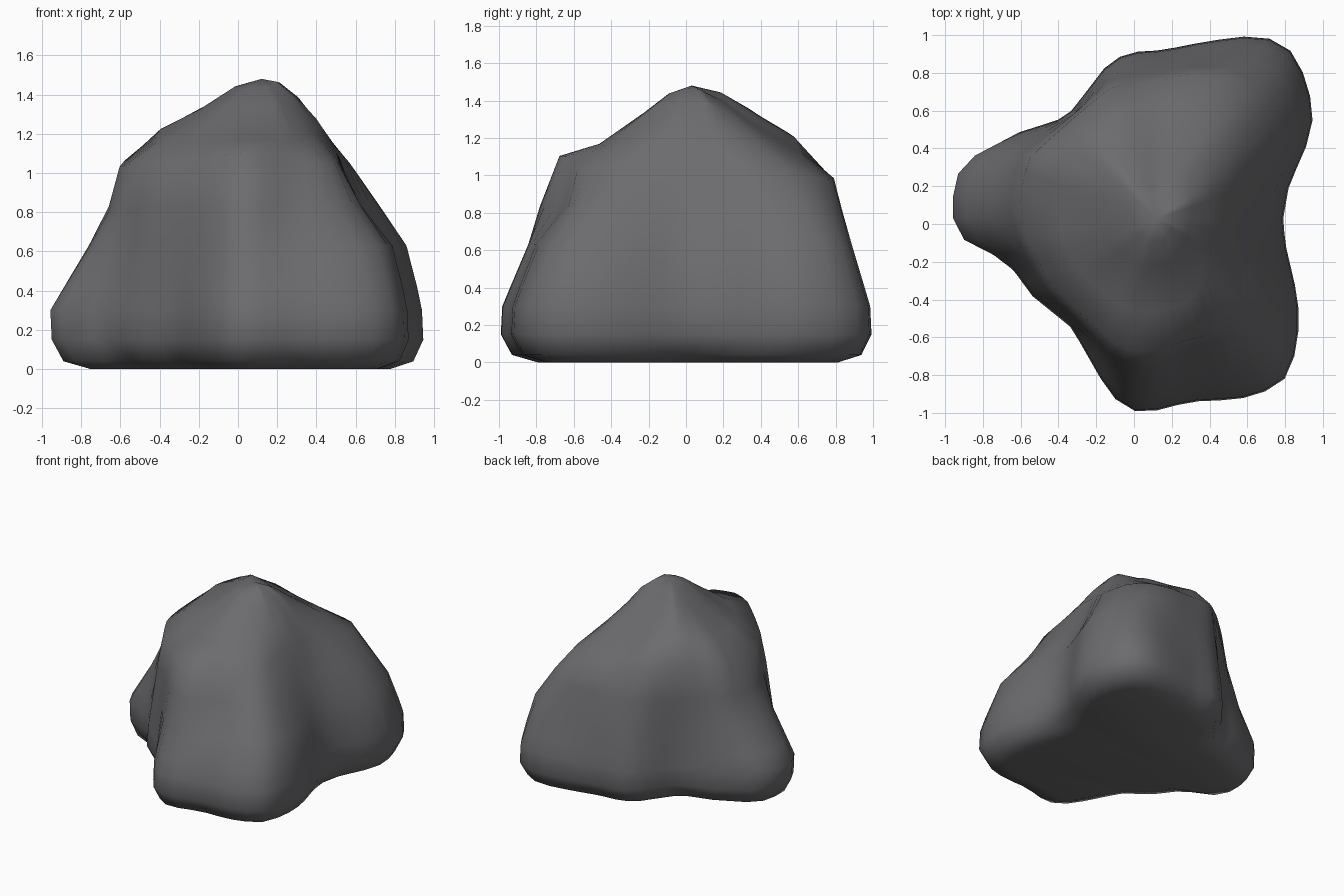
import bpy, bmesh, math
from mathutils import Vector

if "Cube" in bpy.data.objects:
    bpy.data.objects.remove(bpy.data.objects["Cube"])

C = Vector((0.12, 0.03))   # axis under the peak
N = 56                     # columns around the boulder


def flat(points, z):
    return [(x, y, z) for x, y in points]


def sample(outline):
    """Cut a closed outline with N rays from the axis, interpolating height."""
    ring = []
    for i in range(N):
        a = 2 * math.pi * i / N
        d = Vector((math.cos(a), math.sin(a)))
        best = None
        for p, q in zip(outline, outline[1:] + outline[:1]):
            p2, q2 = Vector(p[:2]) - C, Vector(q[:2]) - C
            e = q2 - p2
            den = d.x * e.y - d.y * e.x
            if abs(den) < 1e-9:
                continue
            r = (p2.x * e.y - p2.y * e.x) / den
            t = (p2.x * d.y - p2.y * d.x) / den
            if r > 0 and -1e-6 <= t <= 1 + 1e-6 and (best is None or r > best[0]):
                best = (r, p[2] + t * (q[2] - p[2]))
        r, z = best
        ring.append(Vector((C.x + d.x * r, C.y + d.y * r, z)))
    return ring


def inset(ring, amount, z):
    out = []
    for v in ring:
        d = Vector((v.x, v.y)) - C
        d *= 1 - amount / d.length
        out.append(Vector((C.x + d.x, C.y + d.y, z)))
    return out


# Footprint outline
foot = [(-.95, 0), (-.92, -.07), (-.67, -.2), (-.54, -.38), (-.33, -.55), (-.13, -.9),
        (-.03, -.985), (.07, -1), (.3, -.94), (.55, -.93), (.78, -.86), (.87, -.65),
        (.87, -.4), (.8, -.1), (.79, .03), (.82, .2), (.95, .5), (.93, .7), (.87, .87),
        (.79, .96), (.65, 1), (.4, .97), (.15, .92), (-.02, .91), (-.13, .86),
        (-.33, .6), (-.42, .54), (-.58, .5), (-.9, .33), (-.95, .2)]
# Body above the bulge
mid = [(-.77, .1), (-.74, -.05), (-.58, -.2), (-.48, -.38), (-.29, -.55), (-.1, -.78),
       (.03, -.85), (.2, -.83), (.5, -.8), (.73, -.72), (.8, -.55), (.79, -.35),
       (.72, -.05), (.73, .1), (.78, .25), (.87, .5), (.84, .72), (.74, .85), (.6, .89),
       (.35, .88), (0, .85), (-.12, .8), (-.32, .58), (-.45, .5), (-.7, .36)]
# Recess at the front right, knob at the front
upper = [(-.66, .1), (-.6, -.12), (-.46, -.36), (-.28, -.53), (-.1, -.72), (.02, -.79),
         (.12, -.76), (.25, -.65), (.55, -.6), (.63, -.5), (.62, -.3), (.6, -.05),
         (.62, .15), (.72, .4), (.73, .6), (.65, .76), (.5, .83), (.3, .83), (0, .79),
         (-.13, .76), (-.32, .58), (-.61, .35)]
# Shoulder, upper slopes and crown, with heights
shoulder = [(-.62, .1, 1.03), (-.57, -.1, 1.05), (-.45, -.32, 1.05), (-.27, -.5, 1.07),
            (-.1, -.65, 1.1), (.02, -.69, 1.12), (.2, -.65, 1.12), (.42, -.59, 1.05),
            (.5, -.48, 1.05), (.5, -.3, 1.08), (.5, 0, 1.14), (.55, .25, 1.08),
            (.61, .5, 1.0), (.58, .65, 1.0), (.48, .77, .98), (.33, .81, .98),
            (.1, .76, 1.02), (-.13, .73, 1.05), (-.32, .57, 1.1), (-.57, .35, 1.09)]
slope = [(-.4, .1, 1.2), (-.38, -.1, 1.17), (-.25, -.3, 1.14), (-.05, -.45, 1.16),
         (.1, -.47, 1.16), (.3, -.42, 1.15), (.38, -.25, 1.2), (.4, 0, 1.28),
         (.42, .25, 1.22), (.42, .5, 1.12), (.3, .62, 1.1), (.1, .6, 1.15),
         (-.1, .58, 1.22), (-.28, .45, 1.27), (-.4, .3, 1.23)]
crown = [(-.15, .05, 1.33), (-.1, -.12, 1.32), (.05, -.22, 1.34), (.2, -.2, 1.35),
         (.28, -.05, 1.4), (.31, .12, 1.39), (.27, .3, 1.29), (.12, .36, 1.28),
         (-.02, .36, 1.33), (-.14, .34, 1.36), (-.17, .2, 1.34)]

base = sample(flat(foot, .15))
bulge = inset(base, .008, .3)
body = sample(flat(mid, .63))
# The left lobe stays full a little higher than the rest
for v in bulge:
    if v.x < -.6:
        v.x -= .015
haunch = [a.lerp(b, .35) for a, b in zip(bulge, body)]
crown_ring = sample(crown)
tip = Vector((.12, .03, 1.48))
tip_ring = [v.lerp(tip, .5) + Vector((0, 0, .025)) for v in crown_ring]
rings = [inset(base, .2, 0), inset(base, .06, .04), base, bulge, haunch, body,
         sample(flat(upper, .83)), sample(shoulder), sample(slope), crown_ring, tip_ring]

# Skin the rings
bm = bmesh.new()
loops = [[bm.verts.new(v) for v in r] for r in rings]
for lo, hi in zip(loops, loops[1:]):
    for i in range(N):
        j = (i + 1) % N
        bm.faces.new((lo[i], lo[j], hi[j], hi[i]))
top = bm.verts.new(tip)
for i in range(N):
    bm.faces.new((loops[-1][i], loops[-1][(i + 1) % N], top))
bm.faces.new(list(reversed(loops[0])))
# Soften the upper skin slightly
soft = [v for ring in loops[5:10] for v in ring]
bmesh.ops.smooth_vert(bm, verts=soft, factor=.25, use_axis_x=True, use_axis_y=True, use_axis_z=True)
bmesh.ops.recalc_face_normals(bm, faces=bm.faces)
for f in bm.faces:
    f.smooth = True

mesh = bpy.data.meshes.new("boulder")
bm.to_mesh(mesh)
bm.free()
boulder = bpy.data.objects.new("boulder", mesh)
bpy.context.collection.objects.link(boulder)

# Stone colour
stone = bpy.data.materials.new("grey_stone")
stone.diffuse_color = (.15, .15, .16, 1)
stone.use_nodes = True
stone.node_tree.nodes["Principled BSDF"].inputs["Base Color"].default_value = stone.diffuse_color
mesh.materials.append(stone)
